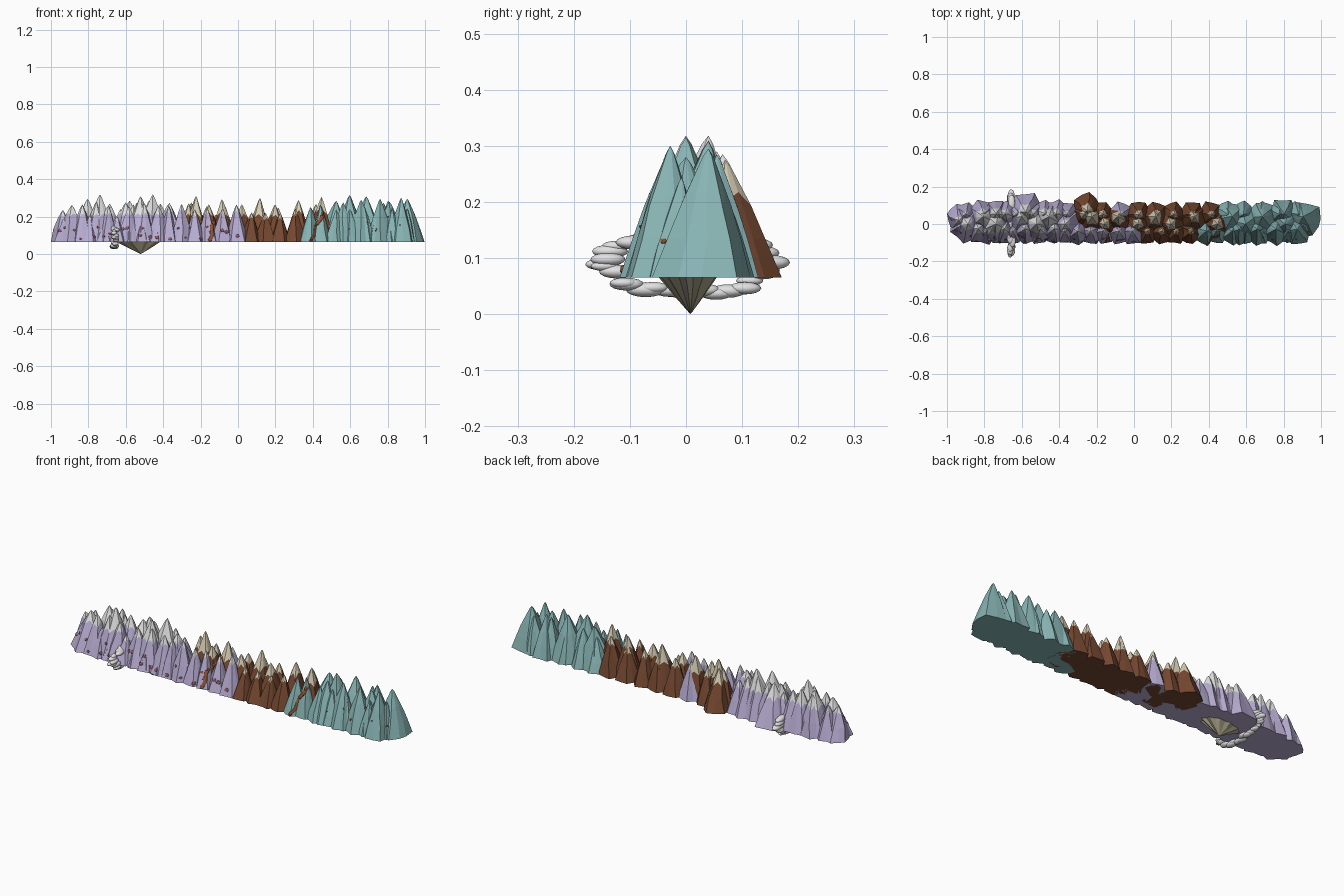
import bpy, bmesh, math, random
from mathutils import Vector
from mathutils.bvhtree import BVHTree

random.seed(5)
rnd = random.uniform
GROUND = 0.065

cube = bpy.data.objects.get("Cube")
if cube:
    bpy.data.objects.remove(cube)


def material(name, *rgb):
    mat = bpy.data.materials.new(name)
    mat.use_nodes = True
    mat.diffuse_color = (*rgb, 1)
    mat.node_tree.nodes["Principled BSDF"].inputs["Base Color"].default_value = (*rgb, 1)
    return mat


lavender = material("lavender rock", 0.48, 0.42, 0.65)
brown = material("brown rock", 0.18, 0.065, 0.03)
teal = material("teal rock", 0.25, 0.46, 0.46)
snow = material("snow white", 0.75, 0.75, 0.76)
cream = material("cream cap", 0.67, 0.6, 0.45)
mauve = material("mauve stone", 0.28, 0.1, 0.14)
rust = material("rust vein", 0.27, 0.09, 0.04)
tan = material("tan rock", 0.38, 0.35, 0.24)


def add_object(name, bm, mats):
    bmesh.ops.recalc_face_normals(bm, faces=bm.faces)
    mesh = bpy.data.meshes.new(name)
    bm.to_mesh(mesh)
    for mat in mats:
        mesh.materials.append(mat)
    obj = bpy.data.objects.new(name, mesh)
    bpy.context.collection.objects.link(obj)
    return obj


def ridged_cone(bm, base, tip, rx, ry, cap_at=None, sides=11, bulge=0.8):
    """Blunt cone with soft folds and an optional zigzag cap."""
    base, tip = Vector(base), Vector(tip)
    fold = [(1.06 if i % 2 else 0.92) * rnd(0.93, 1.07) for i in range(sides)]
    turn = rnd(0, 1)
    cap_level = cap_at or 0.6
    levels = [0, cap_level * 0.5, cap_level, 0.94]
    rings = []
    for k, level in enumerate(levels):
        ring = []
        for i in range(sides):
            t = level
            if k == 2:
                t += rnd(0.02, 0.07) * (-1 if i % 2 else 1)
            a = turn + math.tau * (i + rnd(-0.12, 0.12)) / sides
            spread = (1 - t) ** bulge * fold[i]
            co = base.lerp(tip, t) + Vector((rx * spread * math.cos(a), ry * spread * math.sin(a), 0))
            co.x = max(-1, min(1, co.x))
            ring.append(bm.verts.new(co))
        rings.append(ring)
    top = bm.verts.new(tip)
    bm.faces.new(rings[0][::-1])
    for i in range(sides):
        j = (i + 1) % sides
        for k in range(3):
            lo, hi = rings[k], rings[k + 1]
            face = bm.faces.new((lo[i], lo[j], hi[j], hi[i]))
            face.material_index = int(k == 2 and cap_at is not None)
        face = bm.faces.new((rings[3][i], rings[3][j], top))
        face.material_index = int(cap_at is not None)


# One mesh per rock colour
ranges = {"lavender": bmesh.new(), "brown": bmesh.new(), "teal": bmesh.new()}


def peak(zone, x, y, top, r, tip_y):
    cap = None
    if zone != "teal":
        if zone == "lavender":
            line = 0.21 if x < -0.38 else 0.235
        else:
            line = 0.205 if x < 0.22 else 0.225
        cap = min(0.8, (line - GROUND) / (top - GROUND))
    ridged_cone(ranges[zone], (x, y, GROUND), (x + rnd(-0.008, 0.008), tip_y, top), r, r, cap)


# Tall peaks along the crest
CREST = [(-0.89, 0.262), (-0.8, 0.295), (-0.745, 0.318), (-0.6, 0.275), (-0.52, 0.308),
         (-0.46, 0.318), (-0.36, 0.272), (-0.22, 0.31), (-0.15, 0.265), (-0.08, 0.292),
         (0.02, 0.265), (0.11, 0.3), (0.2, 0.265), (0.325, 0.288), (0.44, 0.305),
         (0.52, 0.285), (0.6, 0.315), (0.69, 0.308), (0.81, 0.28), (0.91, 0.295)]
for i, (x, top) in enumerate(CREST):
    zone = "lavender" if x < -0.33 else "brown" if x < 0.46 else "teal"
    size = 0.095 if zone != "brown" else 0.075
    y = 0.04 if i % 2 else 0
    peak(zone, x, y * 0.6, top, min(size, 1.01 - abs(x)), y)
peak("lavender", -0.93, 0.035, 0.235, 0.075, 0.02)

# Broad snowy shoulders in front of and behind the high crest
for x, top in ((-0.83, 0.275), (-0.76, 0.29), (-0.7, 0.27), (-0.58, 0.265), (-0.5, 0.285), (-0.43, 0.27)):
    peak("lavender", x, -0.03, top - 0.01, 0.07, -0.025)
    peak("lavender", x + 0.02, 0.05, top, 0.075, 0.055)

# Front foothills, narrow on the lavender side and wider on the brown
x = -0.93
while x < 0.95:
    zone = "lavender" if x < 0.02 else "brown" if x < 0.37 else "teal"
    high = 0.215 if x < -0.4 else 0.272 if zone != "brown" else 0.25
    taper = 0.03 if abs(x) > 0.85 else 0
    peak(zone, x, -0.05 + taper, rnd(high - 0.035, high), rnd(0.052, 0.062), -0.038 + taper)
    x += rnd(0.065, 0.08) if zone != "brown" else rnd(0.075, 0.09)

# Front rows of taller teal peaks
for x, top in ((0.57, 0.275), (0.66, 0.29), (0.76, 0.295), (0.87, 0.3)):
    peak("teal", x, -0.035, top, 0.075, -0.028)

# Broad back foothills
x = -0.9
while x < 0.95:
    zone = "teal"
    for limit, name in ((0.45, "brown"), (-0.06, "lavender"), (-0.17, "brown"), (-0.31, "lavender")):
        if x < limit:
            zone = name
    peak(zone, x, 0.052, rnd(0.235, 0.275), rnd(0.062, 0.07), 0.052)
    x += rnd(0.085, 0.1)
peak("lavender", -0.58, 0.08, 0.285, 0.088, 0.065)
peak("brown", -0.25, 0.085, 0.275, 0.078, 0.07)
peak("teal", 0.8, 0.06, 0.285, 0.075, 0.055)

surfaces = []
for name, body, cap in (("lavender", lavender, snow), ("brown", brown, cream), ("teal", teal, cream)):
    bm = ranges[name]
    add_object(name + "_mountains", bm, [body, cap])
    surfaces.append(BVHTree.FromBMesh(bm))
    bm.free()


def hit(origin, direction):
    found = [s.ray_cast(Vector(origin), Vector(direction)) for s in surfaces]
    found = [f for f in found if f[0] is not None]
    return min(found, key=lambda f: f[3]) if found else None


def pebble(bm, origin, direction, size):
    """Thin oval stone lying on the slope."""
    spot = hit(origin, direction)
    if spot:
        turn = spot[1].to_track_quat("Z", "Y").to_matrix().to_4x4()
        verts = bmesh.ops.create_icosphere(bm, subdivisions=1, radius=1)["verts"]
        bmesh.ops.scale(bm, vec=(size, size * 0.8, 0.004), verts=verts)
        bmesh.ops.transform(bm, matrix=turn, verts=verts)
        bmesh.ops.translate(bm, vec=spot[0], verts=verts)


# Stones on the slopes
bm = bmesh.new()
for i in range(24):
    x = -0.95 + 0.94 * i / 23
    pebble(bm, (x + rnd(-0.02, 0.02), -1, rnd(0.08, 0.15)), (0, 1, 0), rnd(0.009, 0.014))
add_object("lavender_slope_stones", bm, [mauve])
bm = bmesh.new()
for i in range(6):
    pebble(bm, (rnd(0.5, 0.92), -1, rnd(0.1, 0.2)), (0, 1, 0), rnd(0.004, 0.007))
pebble(bm, (2, -0.04, 0.13), (-1, 0, 0), 0.007)

# Rust veins where the colours meet
for start, lean in ((0.39, 0.06), (-0.15, 0.03)):
    for i in range(30):
        t = i / 29
        wave = 0.006 * math.sin(9 * t)
        pebble(bm, (start + lean * t + wave, -1, 0.075 + 0.14 * t), (0, 1, 0), 0.012)
add_object("rust_veins", bm, [rust])

# Hanging rock point below the range
bm = bmesh.new()
ridged_cone(bm, (-0.53, 0.003, GROUND + 0.002), (-0.52, 0.008, 0), 0.11, 0.05, sides=20, bulge=0.95)
add_object("hanging_rock", bm, [tan])

# Irregular loop of flat cloud puffs around the range
bm = bmesh.new()
PUFFS = 32
for i in range(PUFFS):
    a = math.tau * i / PUFFS
    verts = bmesh.ops.create_uvsphere(bm, u_segments=14, v_segments=8, radius=1)["verts"]
    grow = rnd(0.75, 1.15)
    bmesh.ops.scale(bm, vec=(0.017 * grow, 0.032 * grow, 0.012 * grow), verts=verts)
    place = (-0.66 + rnd(-0.01, 0.01),
             (0.148 + rnd(-0.02, 0.006)) * math.cos(a),
             0.09 + 0.052 * math.sin(a) + rnd(-0.008, 0.008))
    bmesh.ops.translate(bm, vec=place, verts=verts)
for face in bm.faces:
    face.smooth = True
add_object("cloud_loop", bm, [snow])
